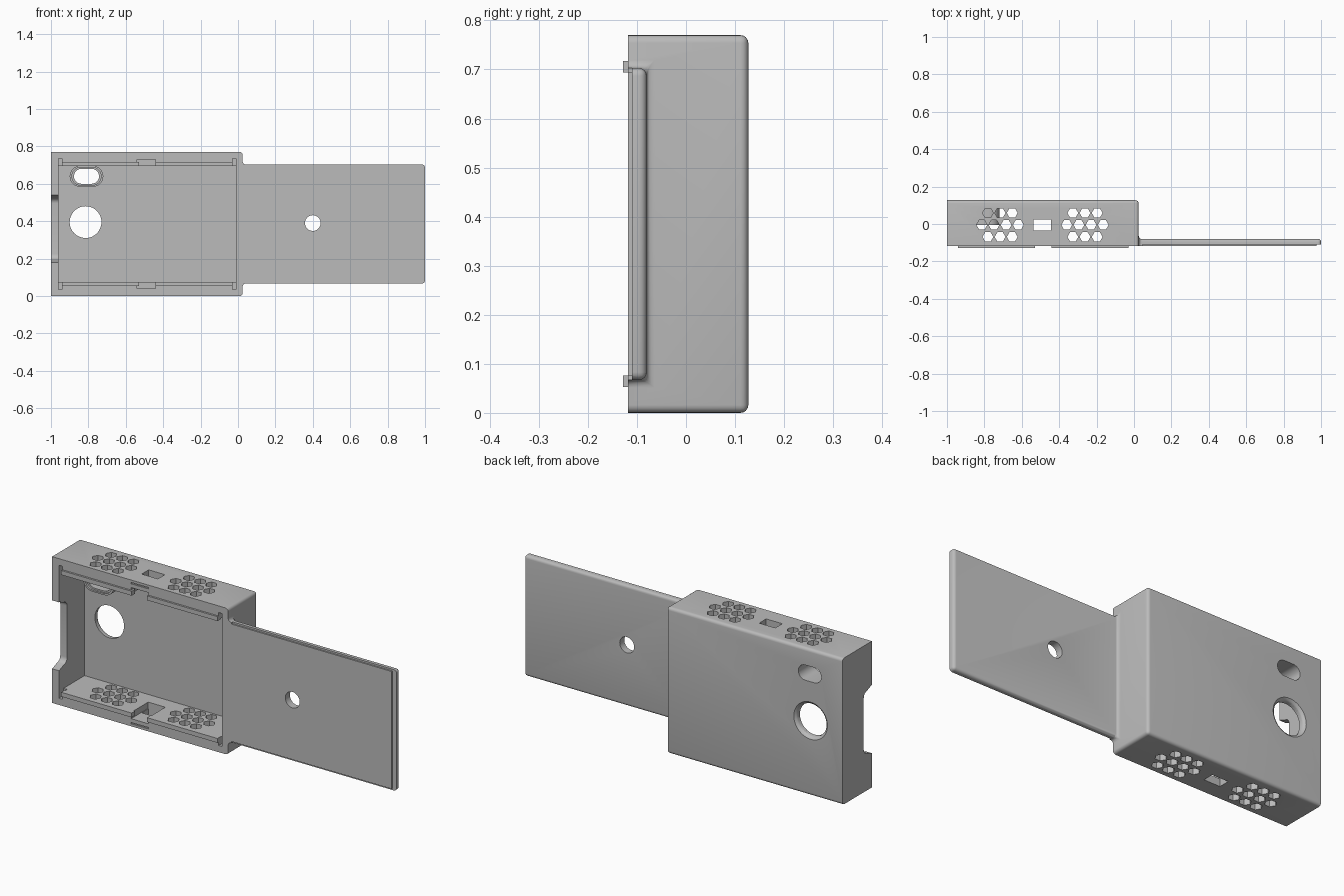
import bpy, bmesh, math
from mathutils import Vector

if "Cube" in bpy.data.objects:
    bpy.data.objects.remove(bpy.data.objects["Cube"], do_unlink=True)

grey = bpy.data.materials.new("plain grey")
grey.use_nodes = True
grey.diffuse_color = (0.5, 0.5, 0.5, 1)
grey.node_tree.nodes["Principled BSDF"].inputs["Base Color"].default_value = (0.5, 0.5, 0.5, 1)

MID = 0.385            # mirror height of the case
FRONT, BACK = -0.118, 0.127
LEFT, RIGHT = -1.0, 0.025
LID_BACK = -0.08


def make(name, bm):
    bmesh.ops.recalc_face_normals(bm, faces=bm.faces)
    me = bpy.data.meshes.new(name)
    bm.to_mesh(me)
    bm.free()
    me.materials.append(grey)
    ob = bpy.data.objects.new(name, me)
    bpy.context.collection.objects.link(ob)
    return ob


def add_prism(bm, pts, lo, hi, axis):
    """Extrude a 2D outline along y (outline in x,z) or z (outline in x,y)."""
    def at(p, h):
        return Vector((p[0], h, p[1])) if axis == "y" else Vector((p[0], p[1], h))
    a = [bm.verts.new(at(p, lo)) for p in pts]
    b = [bm.verts.new(at(p, hi)) for p in pts]
    bm.faces.new(a)
    bm.faces.new(b[::-1])
    for i in range(len(pts)):
        j = (i + 1) % len(pts)
        bm.faces.new((a[i], b[i], b[j], a[j]))


def rect(x0, x1, z0, z1):
    return [(x0, z0), (x1, z0), (x1, z1), (x0, z1)]


def ring(cx, cz, r, n):
    return [(cx + r * math.cos(math.tau * i / n), cz + r * math.sin(math.tau * i / n)) for i in range(n)]


def stadium(cx, cz, half, r, n=12):
    pts = []
    for side, start in ((1, -math.pi / 2), (-1, math.pi / 2)):
        for i in range(n + 1):
            t = start + math.pi * i / n
            pts.append((cx + side * (half - r) + r * math.cos(t), cz + r * math.sin(t)))
    return pts


def prisms(name, outlines, lo, hi, axis="y"):
    bm = bmesh.new()
    for pts in outlines:
        add_prism(bm, pts, lo, hi, axis)
    return make(name, bm)


def both(x0, x1, z0, z1):
    """A rectangle near the top and its mirror near the bottom."""
    return [rect(x0, x1, z0, z1), rect(x0, x1, 2 * MID - z1, 2 * MID - z0)]


def boolean(target, tool, op="DIFFERENCE"):
    mod = target.modifiers.new(op.title(), "BOOLEAN")
    mod.operation, mod.solver, mod.object = op, "EXACT", tool
    bpy.context.view_layer.objects.active = target
    with bpy.context.temp_override(object=target, active_object=target):
        bpy.ops.object.modifier_apply(modifier=mod.name)
    bpy.data.objects.remove(tool, do_unlink=True)


# Case block joined with the flat side panel
case = prisms("case_with_side_panel", [rect(LEFT, RIGHT, 0, 2 * MID)], FRONT, BACK)
panel = prisms("side_panel", [rect(-0.1, 1.0, 0.067, 0.703)], FRONT, LID_BACK)
boolean(case, panel, "UNION")

# Round the rear edges, the outer corners and the inside join of the panel
bm = bmesh.new()
bm.from_mesh(case.data)
bmesh.ops.remove_doubles(bm, verts=bm.verts, dist=0.0001)
bmesh.ops.dissolve_limit(bm, angle_limit=0.01, verts=bm.verts, edges=bm.edges)
rounded = []
for e in bm.edges:
    a, b = (v.co for v in e.verts)
    on_front = max(a.y, b.y) < FRONT + 0.001
    on_left = max(a.x, b.x) < LEFT + 0.001
    if not on_front and not on_left:
        rounded.append(e)
bmesh.ops.bevel(bm, geom=rounded, offset=0.016, segments=4, profile=0.5, affect="EDGES")
bmesh.ops.recalc_face_normals(bm, faces=bm.faces)
bm.to_mesh(case.data)
bm.free()

# Open cavity
boolean(case, prisms("cavity", [rect(-0.96, -0.01, 0.073, 0.697)], -0.2, 0.095))

# Corner reliefs, latch pockets and pry marks on the front rim
reliefs = both(-0.96, -0.94, 0.68, 0.735) + both(-0.03, -0.01, 0.68, 0.735)
boolean(case, prisms("reliefs", reliefs, -0.2, -0.08))
boolean(case, prisms("latch_pockets", both(-0.54, -0.44, 0.68, 0.73), -0.2, 0.024))
boolean(case, prisms("pry_marks", both(-0.54, -0.44, 0.75, 0.757), -0.2, FRONT + 0.006))

# Hexagonal vents and latch windows through top and bottom walls
vents = []
for cx in (-0.716, -0.262):
    for row, count in ((-1, 3), (0, 4), (1, 3)):
        for i in range(count):
            vents.append(ring(cx + 0.065 * (i - (count - 1) / 2), -0.005 + 0.064 * row, 0.029, 6))
vents.append(rect(-0.537, -0.443, -0.034, 0.024))
boolean(case, prisms("vents", vents, -0.2, 1.0, "z"))

# Notch with rounded inner corners in the left-hand wall
bm = bmesh.new()
outline = [(-0.2, 0.18), (-0.115, 0.18)]
for cz, start in ((0.225, -math.pi / 2), (0.495, 0)):
    for i in range(7):
        t = start + math.pi / 2 * i / 6
        outline.append((-0.08 + 0.03 * math.cos(t), cz + 0.03 * math.sin(t)))
outline += [(-0.115, 0.54), (-0.2, 0.54)]
loops = [[bm.verts.new((x, y, z)) for y, z in outline] for x in (-1.1, -0.955)]
bm.faces.new(loops[0])
bm.faces.new(loops[1][::-1])
for i in range(len(outline)):
    j = (i + 1) % len(outline)
    bm.faces.new((loops[0][i], loops[1][i], loops[1][j], loops[0][j]))
boolean(case, make("side_notch", bm))

# Slot sleeve inside the rear wall, then its opening with a stepped mouth
boolean(case, prisms("slot_sleeve", [stadium(-0.81, 0.64, 0.09, 0.056)], -0.005, 0.11), "UNION")
boolean(case, prisms("slot_hole", [stadium(-0.81, 0.64, 0.067, 0.04)], -0.05, 0.2))
boolean(case, prisms("slot_mouth", [stadium(-0.81, 0.64, 0.078, 0.048)], -0.05, 0.005))

# Round rear hole with a flared outer edge
boolean(case, prisms("round_hole", [ring(-0.815, 0.395, 0.085, 48)], 0.05, 0.2))
bm = bmesh.new()
flare = [[bm.verts.new((x, y, z)) for x, z in ring(-0.815, 0.395, r, 48)]
         for r, y in ((0.084, BACK - 0.016), (0.088, BACK - 0.007), (0.098, BACK), (0.098, 0.2))]
bm.faces.new(flare[0])
bm.faces.new(flare[-1][::-1])
for a, b in zip(flare, flare[1:]):
    for i in range(48):
        bm.faces.new((a[i], b[i], b[i - 1], a[i - 1]))
boolean(case, make("hole_flare", bm))

# Panel hole and the shallow step around the panel's front edge
boolean(case, prisms("panel_hole", [ring(0.4, 0.39, 0.042, 40)], -0.2, 0.0))
boolean(case, prisms("edge_step", [rect(0.977, 1.1, 0.0, 0.8)], -0.2, FRONT + 0.008))
boolean(case, prisms("side_steps", both(0.045, 1.1, 0.694, 0.75), -0.2, FRONT + 0.008))

# Snap rails standing proud of the front rim
rails = prisms("snap_rails", both(-0.94, -0.53, 0.694, 0.717) + both(-0.44, -0.03, 0.694, 0.717),
               -0.128, -0.1)

# Smooth the rounded surfaces, keep the crisp edges
bpy.ops.object.select_all(action="DESELECT")
for ob in (case, rails):
    ob.select_set(True)
bpy.context.view_layer.objects.active = case
bpy.ops.object.shade_smooth_by_angle(angle=math.radians(32))
